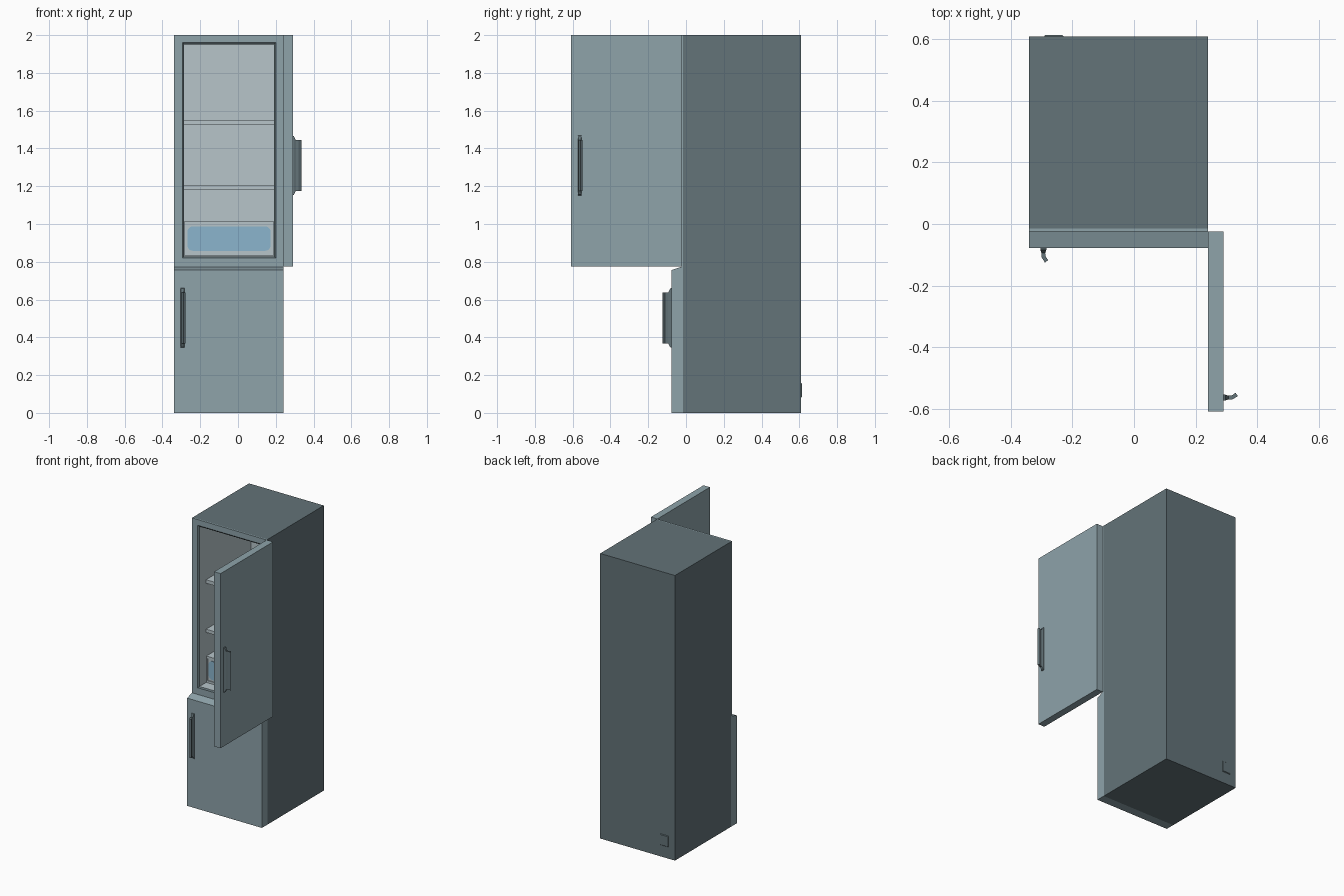
import bpy, bmesh, math
from mathutils import Matrix, Vector

if "Cube" in bpy.data.objects:
    bpy.data.objects.remove(bpy.data.objects["Cube"])


def material(name, rgb):
    lin = [(c / 255 / 12.92) if c / 255 <= 0.04045 else ((c / 255 + 0.055) / 1.055) ** 2.4 for c in rgb]
    m = bpy.data.materials.new(name)
    m.diffuse_color = (*lin, 1)
    m.use_nodes = True
    m.node_tree.nodes["Principled BSDF"].inputs["Base Color"].default_value = m.diffuse_color
    return m


BODY = material("dark grey casing", (99, 115, 120))
DOOR = material("blue grey door", (142, 163, 170))
INSIDE = material("pale interior", (183, 197, 202))
GLASS = material("blue window", (139, 181, 205))


def loft(name, loops, mats, bands=None, matrix=None):
    """Skin matching loops, cap both ends. bands = material index per band, then start cap, end cap."""
    bm = bmesh.new()
    rings = [[bm.verts.new(p) for p in loop] for loop in loops]
    n = len(rings[0])
    bands = bands or [0] * (len(loops) + 1)
    for k in range(len(rings) - 1):
        for i in range(n):
            j = (i + 1) % n
            f = bm.faces.new((rings[k][i], rings[k][j], rings[k + 1][j], rings[k + 1][i]))
            f.material_index = bands[k]
    for ring, b in ((rings[0], bands[-2]), (rings[-1], bands[-1])):
        bm.faces.new(ring).material_index = b
    bmesh.ops.recalc_face_normals(bm, faces=bm.faces)
    if matrix:
        bm.transform(matrix)
    me = bpy.data.meshes.new(name)
    bm.to_mesh(me)
    bm.free()
    for m in mats:
        me.materials.append(m)
    ob = bpy.data.objects.new(name, me)
    bpy.context.collection.objects.link(ob)
    return ob


def rect(y, x0, x1, z0, z1):
    return [(x0, y, z0), (x1, y, z0), (x1, y, z1), (x0, y, z1)]


def box(name, x0, x1, y0, y1, z0, z1, mat):
    return loft(name, [rect(y0, x0, x1, z0, z1), rect(y1, x0, x1, z0, z1)], [mat])


# Cabinet: casing, light front frame, seal rim and hollow compartment in one skin
outer = (-0.34, 0.24, 0, 2)
opening = (-0.295, 0.2, 0.82, 1.96)
inner = (-0.286, 0.191, 0.829, 1.951)
loft("cabinet", [rect(0.608, *outer), rect(-0.015, *outer), rect(-0.025, *outer),
                 rect(-0.025, *opening), rect(-0.018, *inner), rect(0.55, *inner)],
     [BODY, DOOR, INSIDE], [0, 1, 1, 0, 2, 0, 2])

# Shelves
for name, z0, z1 in (("lower_shelf", 1.18, 1.203), ("upper_shelf", 1.525, 1.55)):
    box(name, -0.286, 0.191, 0.055, 0.55, z0, z1, INSIDE)

# Drawer with a recessed front panel
d_out = (-0.284, 0.189, 0.83, 1.015)
d_in = (-0.275, 0.18, 0.845, 1.0)
loft("drawer", [rect(0.54, *d_out), rect(0.055, *d_out), rect(0.055, *d_in), rect(0.061, *d_in)], [INSIDE])


# Rounded blue window on the drawer front
def rounded(y, x0, x1, z0, z1, r, steps=5):
    pts = []
    for cx, cz, a0 in ((x1 - r, z1 - r, 0), (x0 + r, z1 - r, 90), (x0 + r, z0 + r, 180), (x1 - r, z0 + r, 270)):
        for s in range(steps + 1):
            a = math.radians(a0 + 90 * s / steps)
            pts.append((cx + r * math.cos(a), y, cz + r * math.sin(a)))
    return pts


window = (-0.268, 0.173, 0.858, 0.988, 0.03)
loft("drawer_window", [rounded(0.062, *window), rounded(0.056, *window)], [GLASS])

# Doors: upper one stands open at a right angle, lower one is shut with a sloping top
box("upper_door", 0.24, 0.29, -0.608, -0.025, 0.775, 2, DOOR)
side = [(-0.078, 0), (-0.078, 0.756), (-0.025, 0.773), (-0.025, 0)]
loft("lower_door", [[(x, y, z) for y, z in side] for x in (-0.34, 0.24)], [DOOR])


# Handles: flared foot, straight neck and a grip bent sideways
def handle(name, location, turn):
    path = [(0, 0, 0.0095, 0.158), (0.006, 0, 0.0095, 0.155), (0.016, 0, 0.006, 0.135),
            (0.029, 0.001, 0.007, 0.135)]
    loops = [rect(-d, s - w, s + w, -h, h) for d, s, w, h in path]
    loops.append([(0.005, -0.047, -0.135), (0.016, -0.039, -0.135),
                  (0.016, -0.039, 0.135), (0.005, -0.047, 0.135)])
    m = Matrix.Translation(Vector(location)) @ Matrix.Rotation(math.radians(turn), 4, 'Z')
    loft(name, loops, [BODY], matrix=m)


handle("lower_handle", (-0.294, -0.078, 0.503), 0)
handle("upper_handle", (0.29, -0.563, 1.31), 90)

# Small cable socket cover on the back
loft("socket_cover", [rect(0.607, -0.292, -0.228, 0.08, 0.16), rect(0.613, -0.288, -0.232, 0.085, 0.155)], [BODY])
